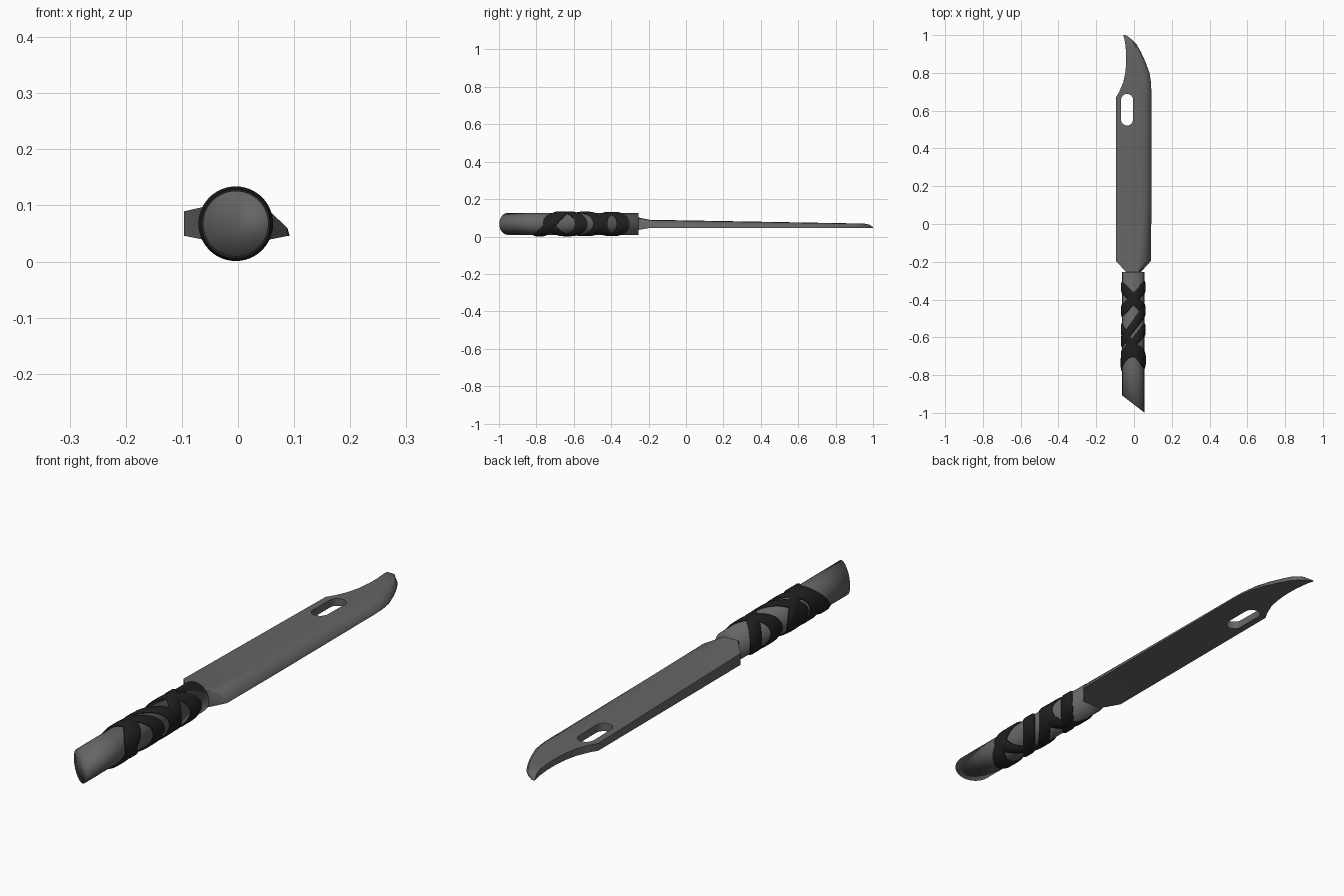
import bpy, bmesh, math

if "Cube" in bpy.data.objects:
    bpy.data.objects.remove(bpy.data.objects["Cube"])


def material(name, v):
    m = bpy.data.materials.new(name)
    m.diffuse_color = (v, v, v, 1)
    m.use_nodes = True
    m.node_tree.nodes["Principled BSDF"].inputs["Base Color"].default_value = m.diffuse_color
    return m


steel = material("grey steel", 0.13)
black = material("black wrap", 0.014)


def loft(name, sections, mat, cyclic=False, poke=False):
    """Skin closed cross-sections; cap the ends unless cyclic."""
    bm = bmesh.new()
    rings = [[bm.verts.new(p) for p in s] for s in sections]
    n = len(rings[0])
    pairs = list(zip(rings, rings[1:]))
    if cyclic:
        pairs.append((rings[-1], rings[0]))
    for a, b in pairs:
        for i in range(n):
            j = (i + 1) % n
            bm.faces.new((a[i], a[j], b[j], b[i]))
    if not cyclic:
        caps = [bm.faces.new(rings[0]), bm.faces.new(rings[-1])]
        if poke:
            bmesh.ops.poke(bm, faces=caps)
    bmesh.ops.recalc_face_normals(bm, faces=bm.faces)
    me = bpy.data.meshes.new(name)
    bm.to_mesh(me)
    bm.free()
    me.materials.append(mat)
    ob = bpy.data.objects.new(name, me)
    bpy.context.collection.objects.link(ob)
    return ob


def smooth(ob, angle):
    bpy.ops.object.select_all(action='DESELECT')
    ob.select_set(True)
    bpy.context.view_layer.objects.active = ob
    bpy.ops.object.shade_smooth_by_angle(angle=math.radians(angle))


CX, CZ, R, N = -0.004, 0.0675, 0.0585, 40
TAU = 2 * math.pi


# handle: round bar with a slanted butt
def circle(y, slant=0.0):
    return [(CX + R * math.cos(t), y - slant * math.cos(t), CZ + R * math.sin(t))
            for t in (TAU * i / N for i in range(N))]


handle = loft("handle", [circle(-0.255), circle(-0.78), circle(-0.953, 0.045)],
              steel, poke=True)
smooth(handle, 180)


# blade: flat base, bevelled cutting edge on +x, hooked tip
def section(y, l, r, zb=None, zt=None):
    zb = 0.046 if zb is None else zb
    zt = 0.0895 - 0.0205 * (y + 0.19) / 1.16 if zt is None else zt
    w, h = r - l, zt - zb
    return [(l, y, zb), (l, y, zt), (r - 0.36 * w, y, zt),
            (r - 0.16 * w, y, zt - 0.07 * h),
            (r - 0.02 * w, y, zb + 0.35 * h), (r, y, zb)]


blade = loft("blade", [
    section(-0.30, -0.046, 0.040, 0.036, 0.101),
    section(-0.25, -0.046, 0.040, 0.036, 0.101),
    section(-0.195, -0.096, 0.090),
    section(0.10, -0.096, 0.092),
    section(0.67, -0.096, 0.092),
    section(0.70, -0.078, 0.092),
    section(0.75, -0.057, 0.090),
    section(0.80, -0.046, 0.082),
    section(0.86, -0.041, 0.060),
    section(0.91, -0.042, 0.037),
    section(0.95, -0.046, 0.014),
    section(0.98, -0.051, -0.015, 0.046, 0.064),
    section(1.00, -0.057, -0.044, 0.046, 0.050),
], steel)

# rounded slot cut through the blade
outline = []
for i in range(20):
    t = TAU * (i + 0.5) / 20
    outline.append((-0.037 + 0.032 * math.cos(t),
                    0.605 + math.copysign(0.052, math.sin(t)) + 0.032 * math.sin(t)))
cutter = loft("slot_cutter", [[(x, y, z) for x, y in outline] for z in (0, 0.15)], steel)
cutter.hide_render = True
mod = blade.modifiers.new("slot", 'BOOLEAN')
mod.object = cutter
mod.solver = 'EXACT'
bpy.context.view_layer.objects.active = blade
bpy.ops.object.modifier_apply(modifier=mod.name)
bpy.data.objects.remove(cutter)
smooth(blade, 50)


# wrap: tilted bands; y at the left side, y at the right side, lift over the top
def band(name, left, right, lift, grow):
    w = 0.034
    profile = [(-w, 0.055), (-w, 0.061), (-w * 0.6, 0.0655),
               (w * 0.6, 0.0655), (w, 0.061), (w, 0.055)]
    rows = []
    for i in range(48):
        t = TAU * i / 48
        y = (left + right) / 2 + (right - left) / 2 * math.cos(t) + lift * math.sin(t)
        rows.append([(CX + (r + grow) * math.cos(t), y + dy,
                      CZ + (r + grow) * math.sin(t)) for dy, r in profile])
    smooth(loft(name, rows, black, cyclic=True), 45)


for k, (left, right, lift) in enumerate([
        (-0.335, -0.455, 0.0), (-0.46, -0.335, 0.0), (-0.62, -0.46, 0.0),
        (-0.70, -0.56, 0.0), (-0.56, -0.73, -0.01), (-0.735, -0.72, 0.055)]):
    band("wrap_band_%d" % (k + 1), left, right, lift, 0.0004 * (k - 2.5))
